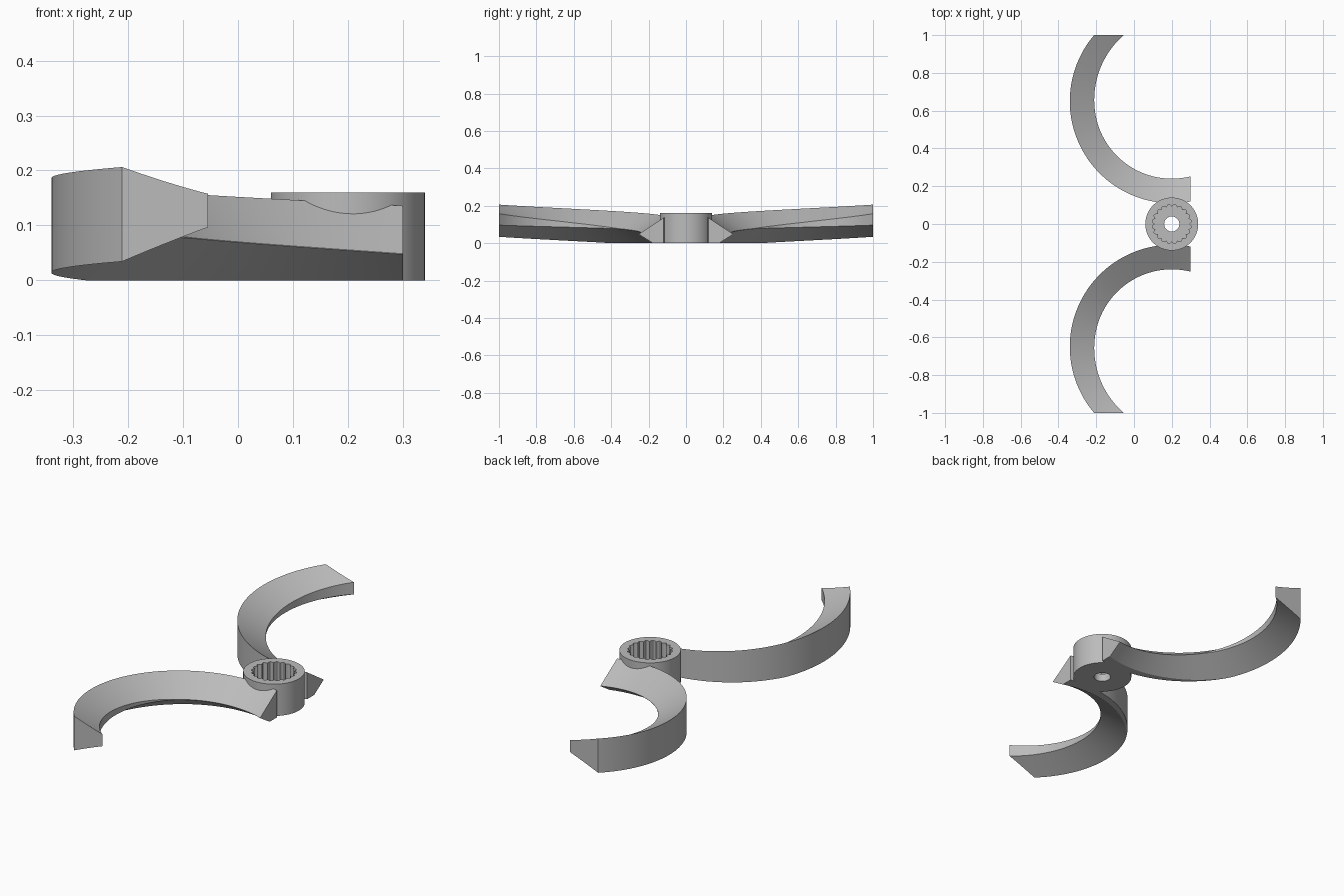
import bpy, bmesh
from math import sin, cos, radians, pi

default = bpy.data.objects.get("Cube")
if default:
    bpy.data.objects.remove(default, do_unlink=True)

grey = bpy.data.materials.new("grey")
grey.use_nodes = True
grey.diffuse_color = (0.5, 0.5, 0.5, 1)
grey.node_tree.nodes["Principled BSDF"].inputs["Base Color"].default_value = (0.5, 0.5, 0.5, 1)

HUB_X = 0.2


def loft(bm, rings, close_rings=False):
    """Skin a list of equal-length closed point rings."""
    verts = [[bm.verts.new(p) for p in ring] for ring in rings]
    pairs = list(zip(verts, verts[1:]))
    if close_rings:
        pairs.append((verts[-1], verts[0]))
    for a, b in pairs:
        for i in range(len(a)):
            j = (i + 1) % len(a)
            bm.faces.new((a[i], a[j], b[j], b[i]))
    return verts


def finish(name, bm):
    bmesh.ops.recalc_face_normals(bm, faces=bm.faces)
    mesh = bpy.data.meshes.new(name)
    bm.to_mesh(mesh)
    bm.free()
    mesh.materials.append(grey)
    obj = bpy.data.objects.new(name, mesh)
    bpy.context.collection.objects.link(obj)
    bpy.ops.object.select_all(action='DESELECT')
    obj.select_set(True)
    bpy.context.view_layer.objects.active = obj
    bpy.ops.object.shade_smooth_by_angle(angle=radians(25))
    return obj


# Hub: cup with a splined socket and a through hole in its floor
def circle(radius, z, lobe=0, count=160):
    ring = []
    for i in range(count):
        a = 2 * pi * i / count
        r = radius + lobe * abs(sin(10 * a))
        ring.append((HUB_X + r * cos(a), r * sin(a), z))
    return ring


bm = bmesh.new()
loft(bm, [circle(0.14, 0), circle(0.14, 0.16),
          circle(0.091, 0.16, 0.013), circle(0.091, 0.04, 0.013),
          circle(0.04, 0.04), circle(0.04, 0)], close_rings=True)
finish("hub", bm)


# Arm: wedge section swept along a gently rising arc, trimmed by flat planes
def arm(name, side):
    bm = bmesh.new()
    rings = []
    for deg in range(-20, 161, 3):
        a = radians(deg)
        mid = 0.055 + 0.0005 * deg
        inner = 0.41 + 0.023 * (max(0, deg - 80) / 64) ** 2
        edge = 0.0005 + 0.03 * max(0, deg - 45) / 99
        section = ((0.54, 0.086), (0.54, -0.086), (inner, -edge), (inner, edge))
        rings.append([(HUB_X - r * sin(a), side * (0.65 - r * cos(a)), mid + h)
                      for r, h in section])
    verts = loft(bm, rings)
    bm.faces.new(verts[0])
    bm.faces.new(verts[-1])
    for point, normal in (((0.3, 0, 0), (1, 0, 0)),
                          ((0, side, 0), (0, side, 0)),
                          ((0, 0, 0), (0, 0, -1))):
        geom = bm.verts[:] + bm.edges[:] + bm.faces[:]
        cut = bmesh.ops.bisect_plane(bm, geom=geom, plane_co=point,
                                     plane_no=normal, clear_outer=True)
        edges = [e for e in cut["geom_cut"]
                 if isinstance(e, bmesh.types.BMEdge) and e.is_boundary]
        bmesh.ops.holes_fill(bm, edges=edges, sides=0)
    finish(name, bm)


arm("front_arm", -1)
arm("back_arm", 1)
